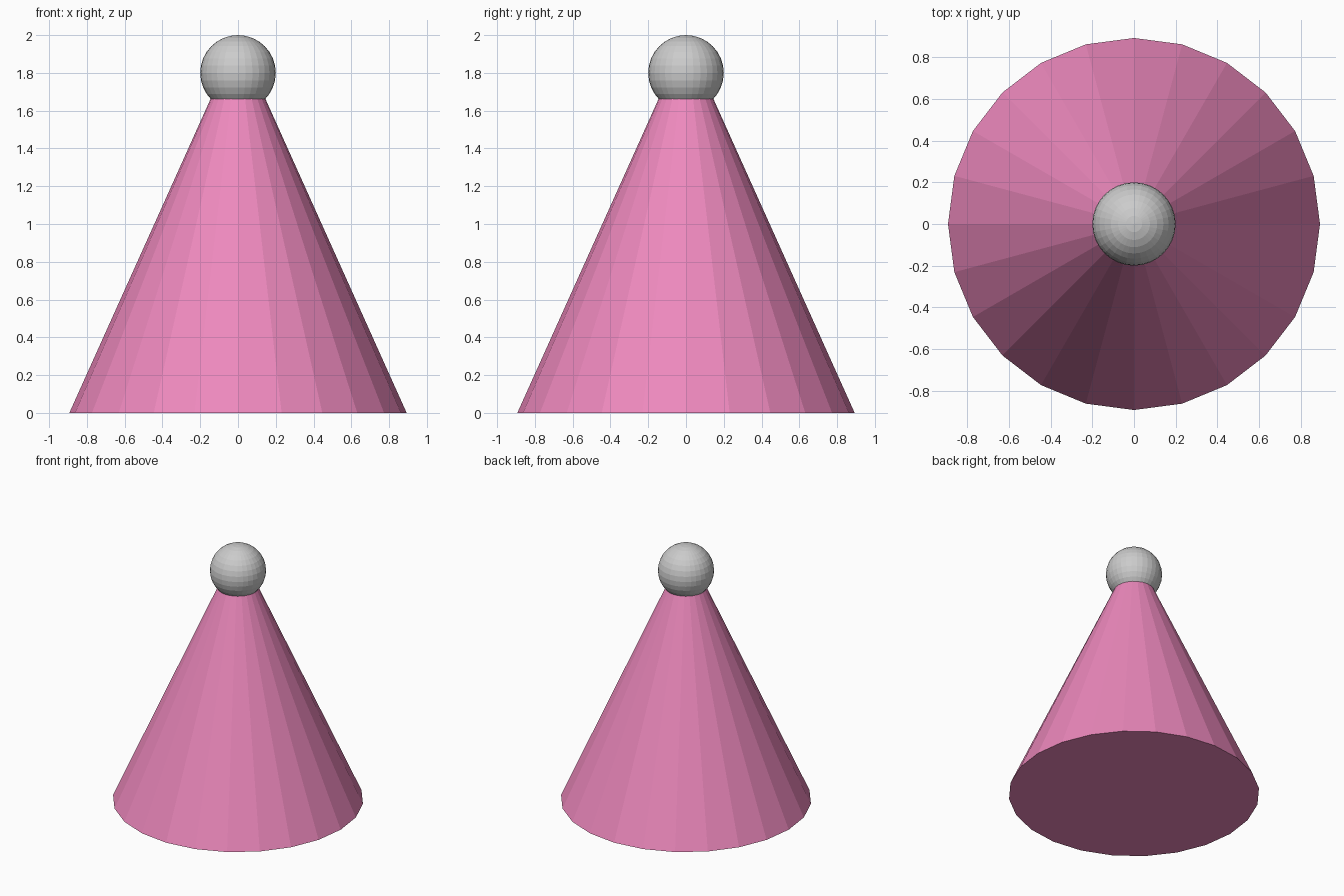
import bpy

if "Cube" in bpy.data.objects:
    bpy.data.objects.remove(bpy.data.objects["Cube"])

R, APEX = 0.893, 1.985      # cone base radius and tip height
BALL = 0.2                  # ball radius

# 24-sided cone with a closed base
bpy.ops.mesh.primitive_cone_add(vertices=24, radius1=R, radius2=0, depth=APEX,
                                location=(0, 0, APEX / 2))
cone = bpy.context.object
cone.name = "cone_body"
pink = bpy.data.materials.new("pink")
pink.diffuse_color = (0.85, 0.25, 0.51, 1)
pink.use_nodes = True
pink.node_tree.nodes["Principled BSDF"].inputs["Base Color"].default_value = pink.diffuse_color
cone.data.materials.append(pink)

# Faceted ball sitting over the tip
bpy.ops.mesh.primitive_uv_sphere_add(segments=32, ring_count=16, radius=BALL,
                                     location=(0, 0, 2 - BALL))
bpy.context.object.name = "top_ball"
